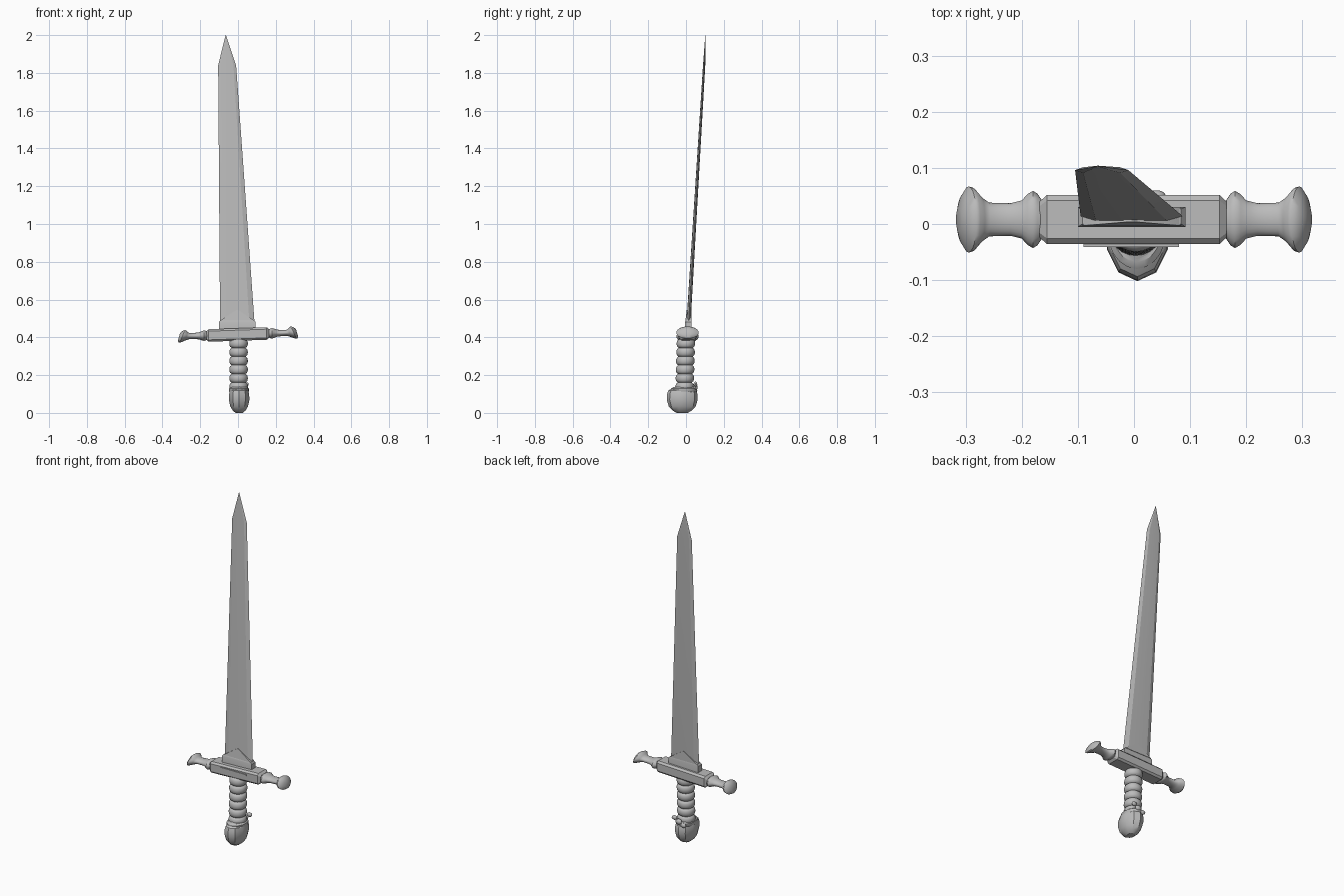
import bpy, bmesh, math
from mathutils import Vector

cube = bpy.data.objects.get("Cube")
if cube:
    bpy.data.objects.remove(cube, do_unlink=True)

steel = bpy.data.materials.new("grey steel")
steel.use_nodes = True
GREY = (0.5, 0.5, 0.5, 1)
steel.diffuse_color = GREY
steel.node_tree.nodes["Principled BSDF"].inputs["Base Color"].default_value = GREY


def loft(name, rings, angle=35):
    """Skin a list of equal-length rings and cap both ends."""
    bm = bmesh.new()
    rows = [[bm.verts.new(p) for p in ring] for ring in rings]
    n = len(rows[0])
    for a, b in zip(rows, rows[1:]):
        for i in range(n):
            j = (i + 1) % n
            bm.faces.new((a[i], a[j], b[j], b[i]))
    bm.faces.new(rows[0][::-1])
    bm.faces.new(rows[-1])
    bmesh.ops.recalc_face_normals(bm, faces=bm.faces)
    mesh = bpy.data.meshes.new(name)
    bm.to_mesh(mesh)
    bm.free()
    obj = bpy.data.objects.new(name, mesh)
    mesh.materials.append(steel)
    bpy.context.collection.objects.link(obj)
    bpy.ops.object.select_all(action='DESELECT')
    obj.select_set(True)
    bpy.context.view_layer.objects.active = obj
    bpy.ops.object.shade_smooth_by_angle(angle=math.radians(angle))
    return obj


def circle(n, phase=0.0):
    return [(math.cos(2 * math.pi * (i + phase) / n),
             math.sin(2 * math.pi * (i + phase) / n)) for i in range(n)]


def rect(x0, x1, y0, y1, z):
    return [(x0, y0, z), (x1, y0, z), (x1, y1, z), (x0, y1, z)]


# Blade: flat-faced section with bevelled edges, leaning back and to one side
def blade_ring(x0, x1, y, t, z):
    c, h = (x0 + x1) / 2, (x1 - x0) / 2
    outline = ((-1, 0), (-.7, -.85), (0, -1), (.7, -.85),
               (1, 0), (.7, .85), (0, 1), (-.7, .85))
    return [(c + u * h, y + v * t, z) for u, v in outline]


loft("blade", [blade_ring(-.095, .088, .013, .011, .47),
               blade_ring(-.105, -.01, .096, .006, 1.84),
               blade_ring(-.066, -.064, .103, .001, 2.0)], 12)

# Collar and its gabled top at the root of the blade
loft("blade_collar", [rect(-.1, .092, -.005, .03, .43),
                      rect(-.1, .092, -.005, .03, .482),
                      rect(-.092, .084, .0, .027, .492)])
loft("collar_gable", [rect(-.092, .084, -.003, .03, .49),
                      rect(-.008, .0, .004, .03, .545)])

# Crossguard: everything follows a slight tilt
GUARD_Y, GUARD_Z = .008, .415


def guard_point(x, v, w):
    return (x, GUARD_Y + v, GUARD_Z + w + .034 * x)


def block_ring(x, hy, hz, c):
    corners = ((-hy, -hz + c), (-hy + c, -hz), (hy - c, -hz), (hy, -hz + c),
               (hy, hz - c), (hy - c, hz), (-hy + c, hz), (-hy, hz - c))
    return [guard_point(x, v, w) for v, w in corners]


loft("guard_block", [block_ring(-.168, .032, .022, .008),
                     block_ring(-.155, .044, .033, .01),
                     block_ring(.152, .044, .033, .01),
                     block_ring(.165, .032, .022, .008)], 25)

# Flared arms: distance out, half depth, half height, slant of the end
ARM = [(.15, .03, .018, 0), (.164, .034, .022, 0), (.172, .046, .026, 0),
       (.18, .051, .028, 0), (.19, .045, .025, 0), (.2, .034, .02, 0),
       (.22, .029, .017, 0), (.258, .03, .016, .1), (.272, .04, .022, .3),
       (.288, .057, .031, .45), (.295, .059, .033, .45),
       (.304, .045, .03, .4), (.312, .02, .018, .3)]
for name, side in (("left_guard_arm", 1), ("right_guard_arm", -1)):
    loft(name, [[guard_point(side * (d - slant * b * hz), a * hy, b * hz)
                 for a, b in circle(24)] for d, hy, hz, slant in ARM], 40)

# Thin inlay plate on the front of the guard
loft("guard_front_plate", [rect(-.09, .08, -.041, -.034, .424),
                           rect(-.09, .08, -.041, -.034, .432)])

# Grip: six stacked beads
BEADS, STEPS = 6, 8
grip = []
for k in range(BEADS * STEPS + 1):
    t = k / (BEADS * STEPS)
    r = .037 + .012 * math.sqrt(abs(math.sin(math.pi * BEADS * t)))
    grip.append([(.003 + r * a, -.008 * (1 - t) + r * b, .115 + .275 * t)
                 for a, b in circle(24)])
loft("grip", grip, 45)

# Pommel: faceted knob, deeper than wide
POMMEL = [(0.0, .35), (.012, .62), (.035, .87), (.07, 1), (.1, .98),
          (.118, .9), (.132, .65), (.14, .4)]
loft("pommel", [[(.006 + .057 * s * a, -.02 + .082 * s * b, z)
                 for a, b in circle(10, .5)] for z, s in POMMEL], 30)

# Band around the top of the pommel
loft("pommel_band", [[(.005 + .051 * s * a, -.012 + .066 * s * b, z)
                      for a, b in circle(20)]
                     for z, s in ((.108, .95), (.115, 1.03), (.128, 1.03), (.136, .85))])

# Small knot ornament at the back of the pommel
for name, x, z, size in (("knot_centre", .012, .135, .016),
                         ("knot_left", .04, .152, .013),
                         ("knot_right", -.018, .12, .013)):
    loft(name, [[(x + size * 1.3 * s * a, .05 + size * .8 * s * b, z + size * h)
                 for a, b in circle(10)]
                for h, s in ((-1, .2), (-.6, .8), (0, 1), (.6, .8), (1, .2))], 50)
